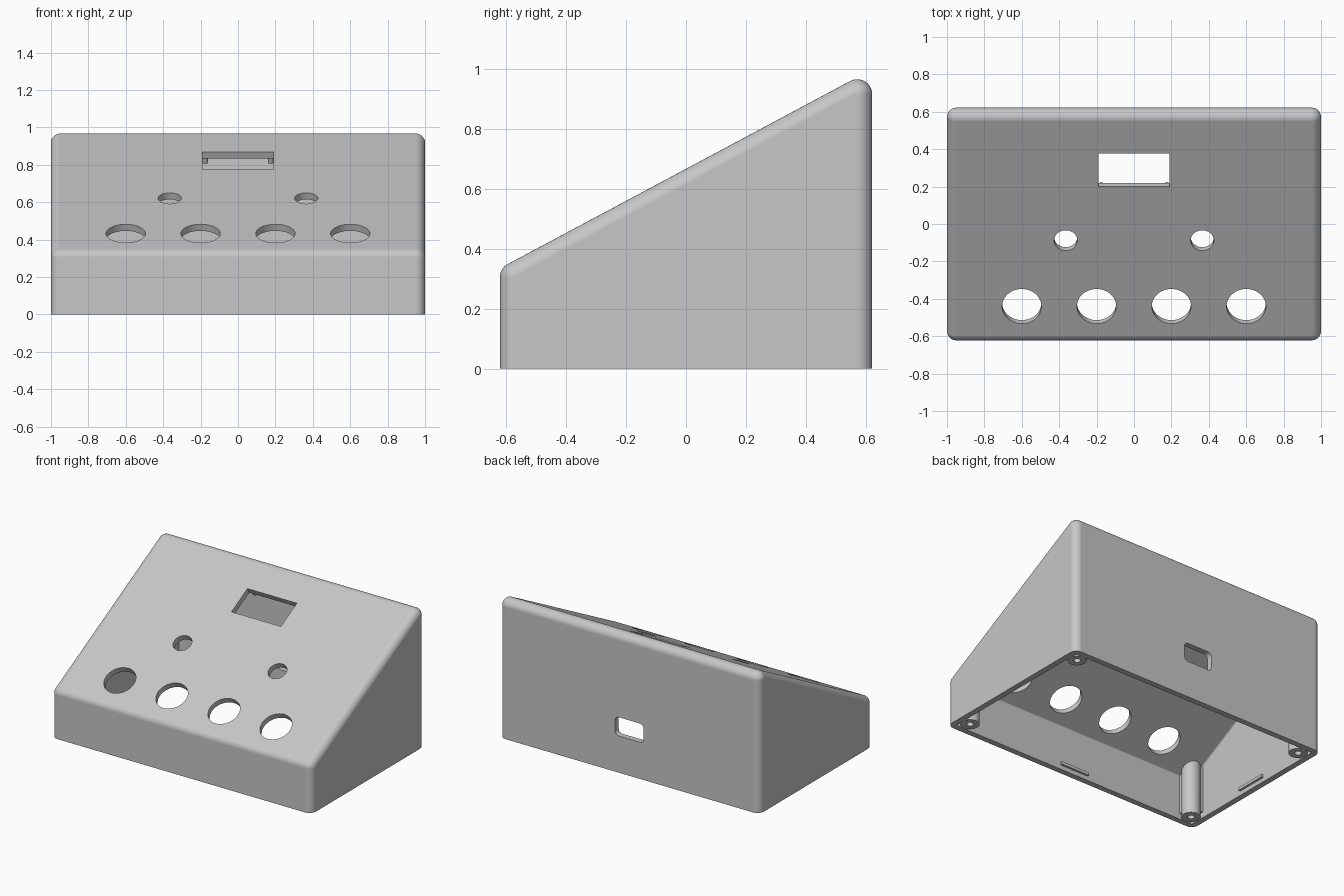
import bpy, bmesh
from math import radians, sin, cos, tan, pi
from mathutils import Matrix, Vector

cube = bpy.data.objects.get("Cube")
if cube:
    bpy.data.objects.remove(cube, do_unlink=True)

# Main dimensions
SLOPE = radians(28.125)
ROUND, WALL = 0.05, 0.04
CX, CY, BACK_Z = 0.95, 0.572, 0.917       # centres of the rounded corners
FRONT_Z = BACK_Z - 2 * CY * tan(SLOPE)

grey = bpy.data.materials.new("light_grey")
grey.use_nodes = True
grey.diffuse_color = (0.57, 0.57, 0.57, 1)
grey.node_tree.nodes["Principled BSDF"].inputs["Base Color"].default_value = grey.diffuse_color


def panel_z(y):
    """Height of the sloping outer panel at depth y."""
    return (BACK_Z + FRONT_Z) / 2 + y * tan(SLOPE) + ROUND / cos(SLOPE)


PANEL = Matrix.Translation((0, 0, panel_z(0))) @ Matrix.Rotation(SLOPE, 4, 'X')


def finish(bm, name):
    bmesh.ops.recalc_face_normals(bm, faces=bm.faces)
    mesh = bpy.data.meshes.new(name)
    bm.to_mesh(mesh)
    bm.free()
    mesh.materials.append(grey)
    ob = bpy.data.objects.new(name, mesh)
    bpy.context.collection.objects.link(ob)
    return ob


def select(ob):
    bpy.ops.object.select_all(action='DESELECT')
    ob.select_set(True)
    bpy.context.view_layer.objects.active = ob


def smooth(ob):
    select(ob)
    bpy.ops.object.shade_smooth_by_angle(angle=radians(30))


def wedge(name, r, base):
    """Sloped box with edges rounded to radius r, open to height base."""
    bm = bmesh.new()
    for sx in (-1, 1):
        for sy, top in ((-1, FRONT_Z), (1, BACK_Z)):
            for i in range(64):
                a = i * pi / 32
                for j in range(-8, 9):
                    b = j * pi / 16
                    d = Vector((sin(b), cos(b) * cos(a), cos(b) * sin(a))) * r
                    c = Vector((sx * CX, sy * CY, top))
                    bm.verts.new(c + d)
                    if i in (0, 32):
                        bm.verts.new((c.x + d.x, c.y + d.y, base))
    bmesh.ops.remove_doubles(bm, verts=bm.verts, dist=0.00005)
    bmesh.ops.convex_hull(bm, input=bm.verts)
    loose = [v for v in bm.verts if not v.link_faces]
    bmesh.ops.delete(bm, geom=loose, context='VERTS')
    bmesh.ops.dissolve_limit(bm, angle_limit=0.01, verts=bm.verts, edges=bm.edges)
    return finish(bm, name)


def cylinder(name, r, length, matrix, sides=48):
    bm = bmesh.new()
    bmesh.ops.create_cone(bm, cap_ends=True, segments=sides, radius1=r, radius2=r,
                          depth=length, matrix=matrix)
    return finish(bm, name)


def box(name, size, matrix, corner=0):
    bm = bmesh.new()
    bmesh.ops.create_cube(bm, size=1, matrix=Matrix.Diagonal((*size, 1)))
    if corner:
        edges = [e for e in bm.edges
                 if abs(e.verts[0].co.y - e.verts[1].co.y) > size[1] / 2]
        bmesh.ops.bevel(bm, geom=edges, offset=corner, segments=6, profile=0.5,
                        affect='EDGES')
    bm.transform(matrix)
    return finish(bm, name)


def cut(ob, cutter):
    cutter.hide_render = True
    mod = ob.modifiers.new("cut", 'BOOLEAN')
    mod.operation, mod.solver, mod.object = 'DIFFERENCE', 'EXACT', cutter
    select(ob)
    bpy.ops.object.modifier_apply(modifier=mod.name)
    bpy.data.objects.remove(cutter, do_unlink=True)


# Hollow enclosure, open underneath
case = wedge("enclosure", ROUND, 0)
cut(case, wedge("cavity_cutter", ROUND - WALL, -0.1))

# Panel openings: four large holes, two small holes, a display window
for x in (-0.6, -0.2, 0.2, 0.6):
    cut(case, cylinder("knob_cutter", 0.105, 0.16,
                       PANEL @ Matrix.Translation((x, -0.499, 0)), 64))
for x in (-0.365, 0.365):
    cut(case, cylinder("button_cutter", 0.062, 0.16,
                       PANEL @ Matrix.Translation((x, -0.1, 0))))
WINDOW_V = 0.326
cut(case, box("window_cutter", (0.38, 0.2, 0.16),
              PANEL @ Matrix.Translation((0, WINDOW_V, 0))))

# Socket opening in the back wall
cut(case, box("socket_cutter", (0.22, 0.2, 0.13),
              Matrix.Translation((0, 0.6, 0.32)), 0.03))
smooth(case)
weighted = case.modifiers.new("flat_panels", 'WEIGHTED_NORMAL')
weighted.keep_sharp = True


def fit_to_panel(ob):
    """Raise the top vertices into the sloping panel."""
    top = max(v.co.z for v in ob.data.vertices)
    for v in ob.data.vertices:
        if v.co.z > top - 0.01:
            v.co.z = panel_z(v.co.y) - 0.025


# Corner screw posts, each with a blind hole and two wall flanges
for sx, side in ((-1, "right"), (1, "left")):
    for sy, end in ((-1, "front"), (1, "back")):
        tag = f"{end}_{side}"
        x, y = sx * 0.9, sy * 0.52
        post = cylinder("screw_post_" + tag, 0.06, 0.2,
                        Matrix.Translation((x, y, 0.102)), 40)
        fit_to_panel(post)
        cut(post, cylinder("screw_cutter", 0.022, 0.5,
                           Matrix.Translation((x, y, 0)), 24))
        smooth(post)
        for kind, size, px, py in (
                ("long", (0.11, 0.03, 0.1), sx * 0.915, sy * 0.575),
                ("short", (0.03, 0.11, 0.1), sx * 0.955, sy * 0.53)):
            fit_to_panel(box(f"{kind}_flange_{tag}", size,
                             Matrix.Translation((px, py, 0.09))))

# Snap ridges for the base plate, one on each wall
for s, side, end in ((-1, "right", "front"), (1, "left", "back")):
    box("snap_ridge_" + end, (0.22, 0.03, 0.02), Matrix.Translation((0, s * 0.582, 0.04)))
    box("snap_ridge_" + side, (0.03, 0.22, 0.02), Matrix.Translation((s * 0.96, 0, 0.04)))

# Display mounting pegs under the panel
for sx, side in ((-1, "right"), (1, "left")):
    for sv, end in ((-1, "lower"), (1, "upper")):
        place = PANEL @ Matrix.Translation((sx * 0.175, WINDOW_V + sv * 0.13, -0.055))
        smooth(cylinder(f"display_peg_{end}_{side}", 0.015, 0.05, place, 20))
